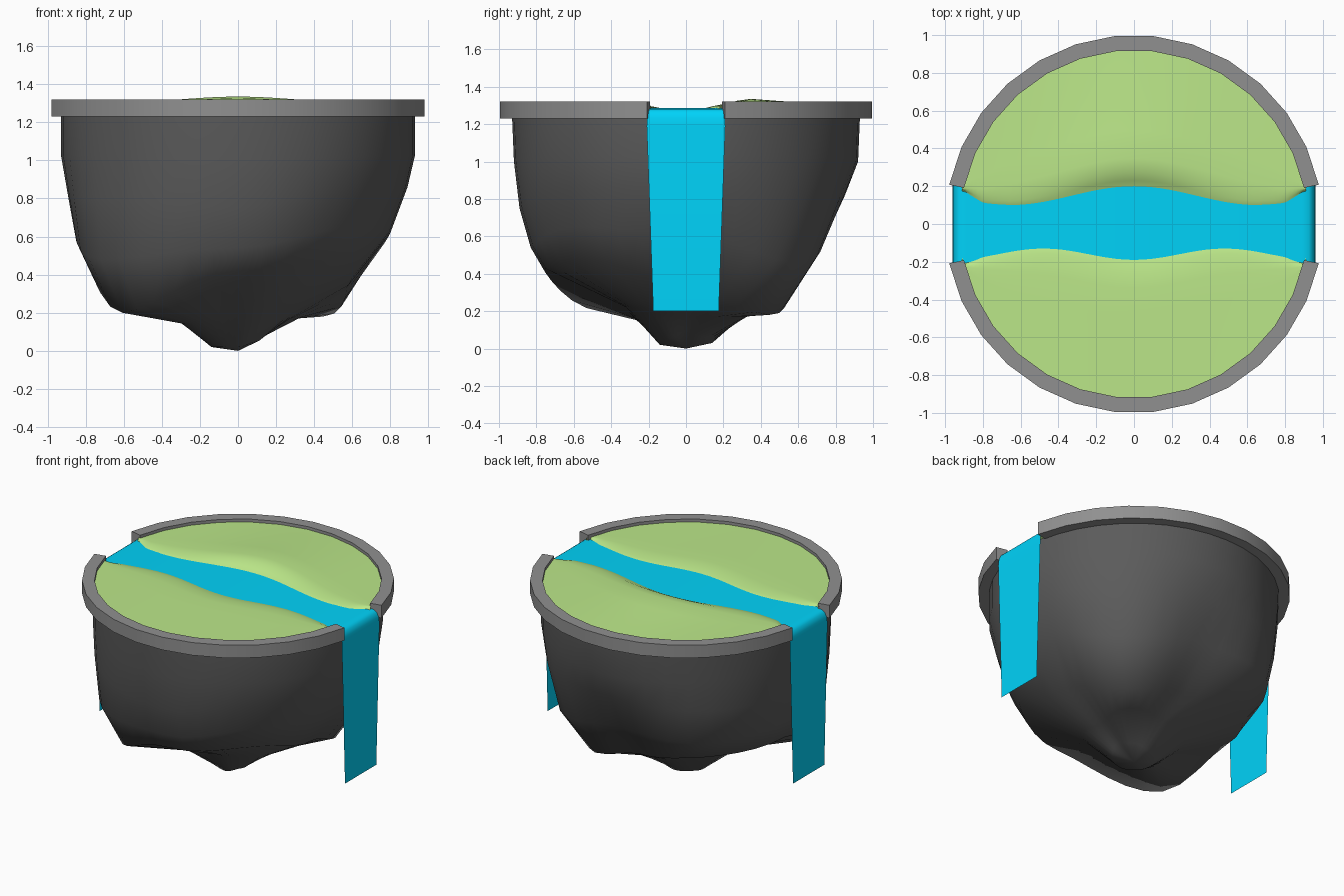
import bpy
from math import sin, cos, pi, radians, exp

if "Cube" in bpy.data.objects:
    bpy.data.objects.remove(bpy.data.objects["Cube"])


def make(name, verts, faces, color=None, smooth=None):
    me = bpy.data.meshes.new(name)
    me.from_pydata(verts, [], faces)
    me.validate()
    ob = bpy.data.objects.new(name, me)
    bpy.context.collection.objects.link(ob)
    if color:
        mat = bpy.data.materials.new(name + "_color")
        mat.diffuse_color = (*color, 1)
        mat.use_nodes = True
        mat.node_tree.nodes["Principled BSDF"].inputs["Base Color"].default_value = mat.diffuse_color
        me.materials.append(mat)
    if smooth:
        bpy.ops.object.select_all(action='DESELECT')
        ob.select_set(True)
        bpy.context.view_layer.objects.active = ob
        bpy.ops.object.shade_smooth_by_angle(angle=radians(smooth))
    return ob


def strips(rows, cols, closed=False, flip=False):
    """Quads joining consecutive rows of vertices."""
    n = cols if closed else cols - 1
    faces = [(r * cols + c, r * cols + (c + 1) % cols,
              (r + 1) * cols + (c + 1) % cols, (r + 1) * cols + c)
             for r in range(rows - 1) for c in range(n)]
    return [f[::-1] for f in faces] if flip else faces


# Stone rim: two mirrored arcs with a gap for the river
def rim(name, start):
    verts = []
    for i in range(14):
        a = radians(start + 12 * i)
        verts += [(r * cos(a), r * sin(a), z)
                  for r, z in ((0.92, 1.23), (1, 1.23), (1, 1.32), (0.92, 1.32))]
    make(name, verts, strips(14, 4, True, True) + [(0, 1, 2, 3), (55, 54, 53, 52)],
         (.28, .28, .28), 30)


rim("back_rim", 12)
rim("front_rim", 192)

# Rock underside: profiles (radius, height) by compass direction
PROFILES = {
    0: ((.93, 1.03), (.89, .86), (.80, .62), (.57, .33), (.28, .17), (.14, .09)),
    45: ((.93, 1.03), (.90, .80), (.82, .46), (.63, .18), (.40, .17), (.14, .06)),
    90: ((.92, 1.00), (.85, .82), (.72, .55), (.51, .28), (.30, .17), (.14, .03)),
    135: ((.92, 1.02), (.90, .80), (.85, .55), (.69, .38), (.32, .22), (.14, .03)),
    180: ((.93, 1.03), (.89, .80), (.85, .58), (.77, .41), (.35, .20), (.14, .02)),
    216: ((.93, 1.03), (.92, .80), (.89, .48), (.75, .20), (.34, .14), (.14, .02)),
    270: ((.92, 1.00), (.89, .75), (.83, .54), (.76, .42), (.32, .22), (.14, .02)),
    315: ((.93, 1.02), (.89, .85), (.83, .65), (.74, .48), (.34, .22), (.14, .05)),
}
keys = list(PROFILES) + [360]


def rock_point(level, deg):
    i = max(k for k in range(8) if keys[k] <= deg)
    t = (deg - keys[i]) / (keys[i + 1] - keys[i])
    t = t * t * (3 - 2 * t)
    p, q = PROFILES[keys[i]][level], PROFILES[keys[i + 1] % 360][level]
    r, z = (p[k] * (1 - t) + q[k] * t for k in (0, 1))
    return r * cos(radians(deg)), r * sin(radians(deg)), z


N = 40
angles = [i * 360 / N for i in range(N)]
verts = [(.93 * cos(radians(a)), .93 * sin(radians(a)), 1.24) for a in angles]
for level in range(6):
    verts += [rock_point(level, a) for a in angles]
verts.append((0, 0, 0))
faces = strips(7, N, True, True)
faces += [(6 * N + (i + 1) % N, 6 * N + i, 7 * N) for i in range(N)]
make("rock_base", verts, faces, (.105, .105, .105), 75)


# Grass: two banks sloping into the river bed
def shore(x, side):
    flare = max(0, abs(x) - .8) * .9
    if side > 0:
        return .15 + .05 * cos(pi * x / .66) * (1 if abs(x) < .66 else .95) + flare * .5
    return .16 + .03 * cos(2 * pi * min(abs(x), .85) / .96) + flare * .3


def bank(name, side):
    verts = []
    for i in range(53):
        a = radians(12 + 3 * i)
        x, edge = .93 * cos(a), .93 * sin(a)
        s = min(shore(x, side), edge - .005)
        hill = exp(-(x / .42) ** 2) * (.036 if side > 0 else .006)
        verts += [(x, 0, 1.22), (x, side * s, 1.285)]
        for t, lift in ((.04, .35), (.1, .8), (.2, 1), (.4, .7), (.7, .3), (1, 0)):
            verts.append((x, side * (s + (edge - s) * t),
                          1.285 + min(1, t * 8) * .014 + hill * lift))
    make(name, verts, strips(53, 8, flip=side > 0), (.50, .80, .25), 60)


bank("back_grass", 1)
bank("front_grass", -1)

# River with a waterfall over each end: (x, half width, z)
half = [(.96, .175, .2), (.96, .21, 1.19), (.957, .207, 1.235), (.945, .205, 1.265),
        (.925, .205, 1.28), (.89, .23, 1.285)]
path = [(-x, w, z) for x, w, z in half] + half[::-1]
verts = []
for x, w, z in path:
    verts += [(x, -w, z), (x, w, z)]
make("river", verts, strips(len(path), 2, flip=True), (0, .65, .95), 40)
